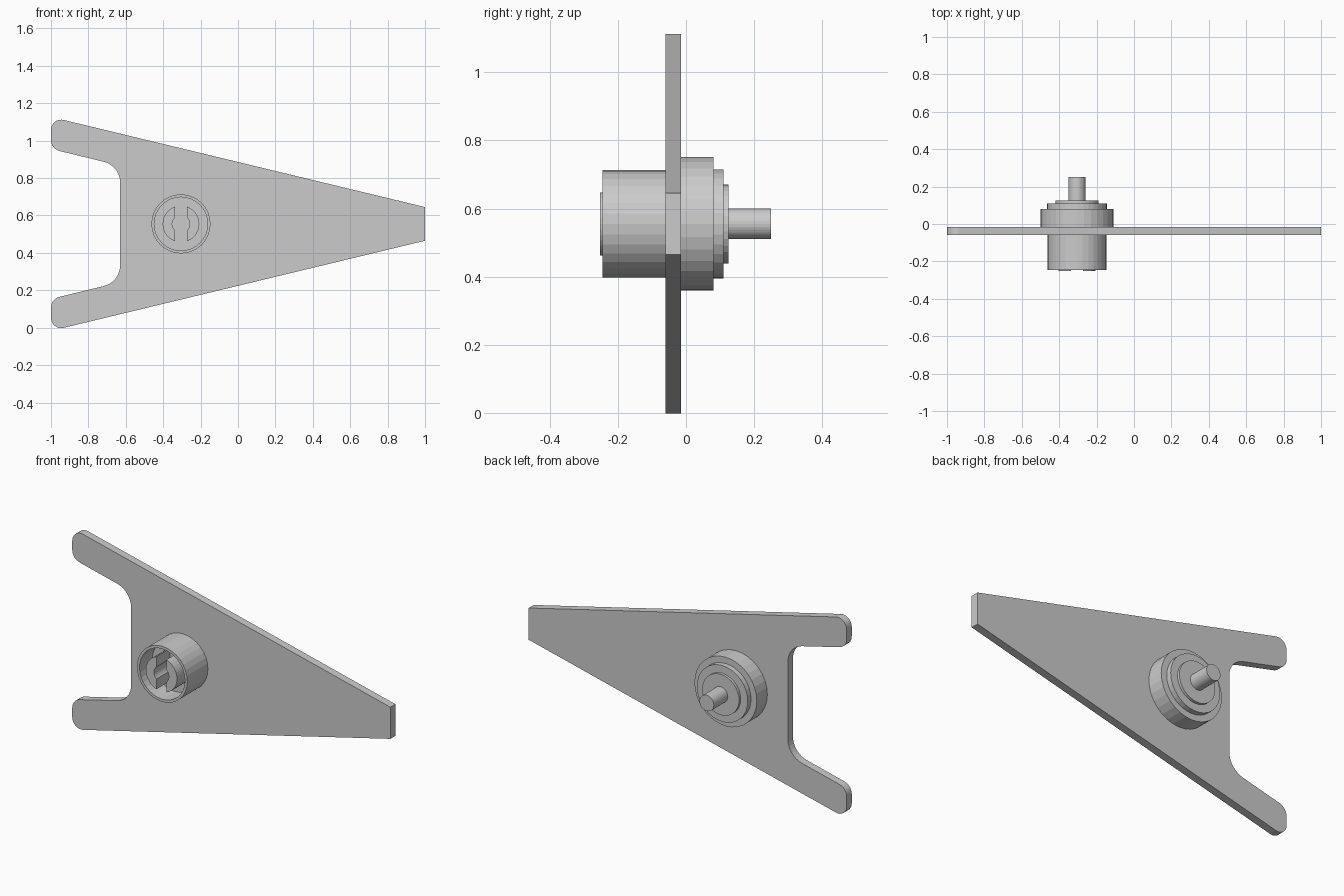
import bpy, bmesh
from math import sin, cos, pi, asin
from mathutils import Vector

if "Cube" in bpy.data.objects:
    bpy.data.objects.remove(bpy.data.objects["Cube"])

CX, CZ = -0.305, 0.555   # axis of the turned parts
SIDES = 32


def finish(name, bm):
    bmesh.ops.remove_doubles(bm, verts=bm.verts, dist=1e-5)
    bmesh.ops.recalc_face_normals(bm, faces=bm.faces)
    mesh = bpy.data.meshes.new(name)
    bm.to_mesh(mesh)
    bm.free()
    obj = bpy.data.objects.new(name, mesh)
    bpy.context.collection.objects.link(obj)
    return obj


def prism(name, outline, y0, y1):
    """Extrude an x-z outline from y0 to y1."""
    bm = bmesh.new()
    face = bm.faces.new([bm.verts.new((x, y0, z)) for x, z in outline])
    ext = bmesh.ops.extrude_face_region(bm, geom=[face], use_keep_orig=True)
    moved = [g for g in ext["geom"] if isinstance(g, bmesh.types.BMVert)]
    bmesh.ops.translate(bm, verts=moved, vec=(0, y1 - y0, 0))
    return finish(name, bm)


def turned(name, profile):
    """Revolve (radius, y) points around the common axis, with end caps."""
    bm = bmesh.new()
    rings = []
    for r, y in profile:
        rings.append([bm.verts.new((CX + r * cos(2 * pi * i / SIDES), y,
                                    CZ + r * sin(2 * pi * i / SIDES)))
                      for i in range(SIDES)])
    for a, b in zip(rings, rings[1:]):
        for i in range(SIDES):
            j = (i + 1) % SIDES
            bm.faces.new((a[i], a[j], b[j], b[i]))
    bm.faces.new(rings[0])
    bm.faces.new(rings[-1])
    return finish(name, bm)


def fillet(prev, corner, nxt, r, steps=8):
    """Points of an arc rounding one corner."""
    p = Vector(corner)
    a, b = (Vector(prev) - p).normalized(), (Vector(nxt) - p).normalized()
    half = a.angle(b) / 2
    t = r * cos(half) / sin(half)
    centre = p + (a + b).normalized() * (r / sin(half))
    va, vb = p + a * t - centre, p + b * t - centre
    pts = []
    for i in range(steps + 1):
        d = va.lerp(vb, 0.5).normalized() * r if va.length == 0 else None
        w, k = va.angle(vb), i / steps
        d = (va * sin((1 - k) * w) + vb * sin(k * w)) / sin(w)
        pts.append(tuple(centre + d))
    return pts


# Forked tapered plate: upper half outline, mirrored for the lower half
corners = [(1, 0.645), (-1, 1.127), (-1, 0.956), (-0.63, 0.866), (-0.63, CZ)]
upper = [corners[0]]
for i, radius in ((1, 0.055), (2, 0.06), (3, 0.115)):
    upper += fillet(corners[i - 1], corners[i], corners[i + 1], radius)
lower = [(x, 2 * CZ - z) for x, z in reversed(upper)]
prism("forked_plate", upper + lower, -0.06, -0.015)

# Hollow front cup
FLOOR = -0.13
turned("front_cup", [(0.143, FLOOR), (0.143, -0.245), (0.158, -0.245),
                     (0.158, -0.05)])

# Stepped rear hub with shaft
turned("rear_hub", [(0.196, -0.025), (0.196, 0.08), (0.16, 0.08),
                    (0.16, 0.11), (0.116, 0.11), (0.116, 0.125),
                    (0.045, 0.125), (0.045, 0.25)])

# Split collar inside the cup: two C-shaped halves with bore and slot
SLOT = 0.032


def arc(r, n):
    a = pi / 2 - asin(SLOT / r)
    return [(r * cos(-a + 2 * a * i / n), r * sin(-a + 2 * a * i / n))
            for i in range(n + 1)]


c_shape = arc(0.098, 14) + arc(0.047, 8)[::-1]
for side, s in (("right", 1), ("left", -1)):
    prism("collar_" + side, [(CX + s * x, CZ + z) for x, z in c_shape],
          -0.252, FLOOR + 0.005)
